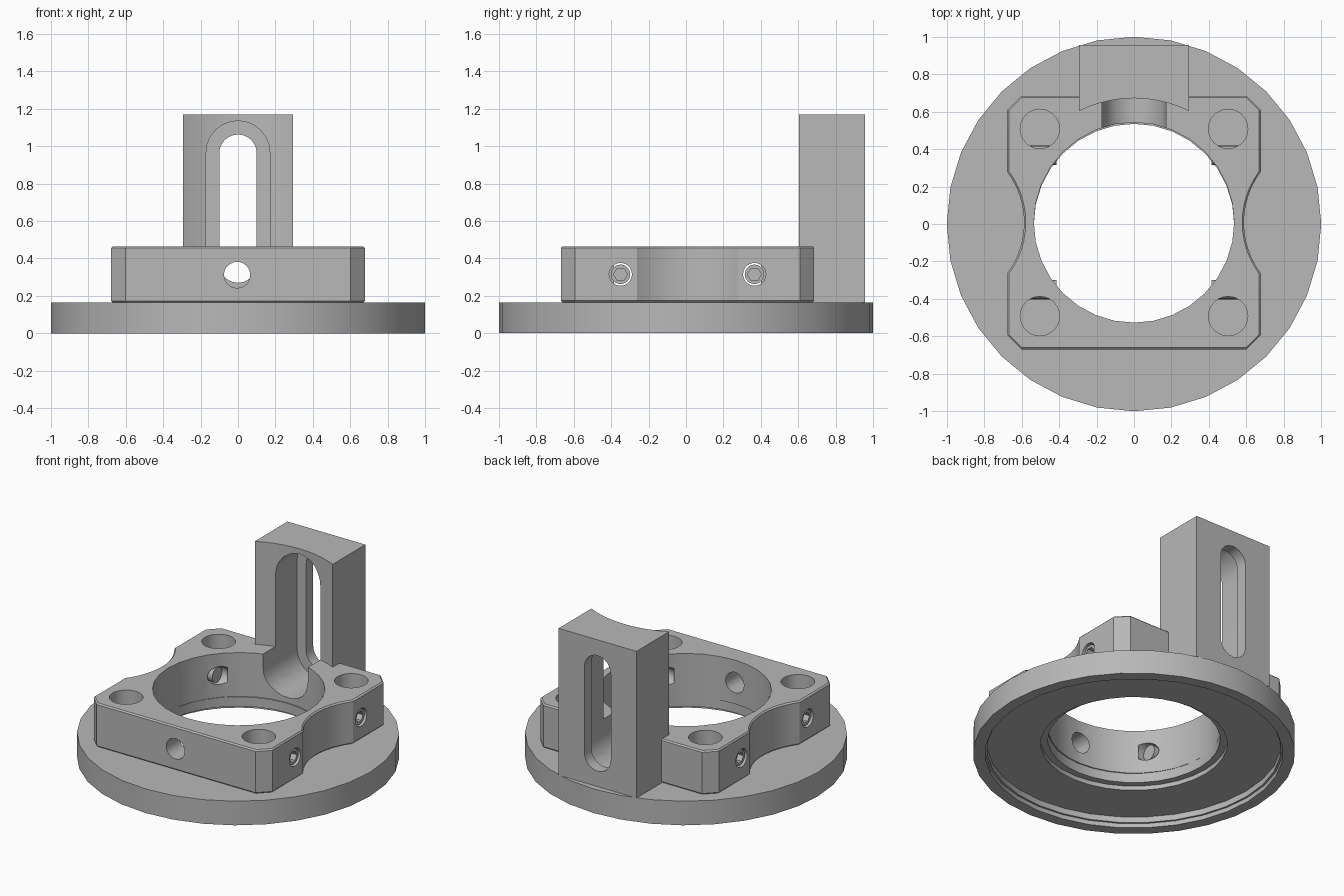
import bpy, bmesh, math
from math import sin, cos, pi, radians
from mathutils import Matrix

cube = bpy.data.objects.get("Cube")
if cube:
    bpy.data.objects.remove(cube, do_unlink=True)

grey = bpy.data.materials.new("machined_grey")
grey.use_nodes = True
colour = (0.48, 0.48, 0.48, 1)
grey.diffuse_color = colour
grey.node_tree.nodes["Principled BSDF"].inputs["Base Color"].default_value = colour

CY = 0.008            # centre line of the bore and clamp block
DISC_TOP = 0.165
BLOCK_TOP = 0.465
BORE = 0.535


def finish(bm, name):
    bmesh.ops.recalc_face_normals(bm, faces=bm.faces)
    mesh = bpy.data.meshes.new(name)
    bm.to_mesh(mesh)
    bm.free()
    mesh.materials.append(grey)
    obj = bpy.data.objects.new(name, mesh)
    bpy.context.collection.objects.link(obj)
    return obj


def arc(cx, cy, r, start, end, n):
    steps = [radians(start + (end - start) * i / n) for i in range(n + 1)]
    return [(cx + r * cos(a), cy + r * sin(a)) for a in steps]


def prism(name, outline, low, high, axis="z", bevel=0):
    """Extrude a 2D outline; axis y uses (x, z) points, axis z uses (x, y)."""
    bm = bmesh.new()
    place = (lambda p: (p[0], p[1], low)) if axis == "z" else (lambda p: (p[0], low, p[1]))
    face = bm.faces.new([bm.verts.new(place(p)) for p in outline])
    top = bmesh.ops.extrude_face_region(bm, geom=[face])["geom"]
    move = (0, 0, high - low) if axis == "z" else (0, high - low, 0)
    bmesh.ops.translate(bm, verts=[v for v in top if isinstance(v, bmesh.types.BMVert)], vec=move)
    if bevel:
        rims = [e for e in bm.edges if abs(e.verts[0].co.z - e.verts[1].co.z) < 1e-5]
        bmesh.ops.bevel(bm, geom=rims, offset=bevel, segments=1, affect="EDGES")
    return finish(bm, name)


def cylinder(name, r, length, centre, axis="z", sides=24):
    bm = bmesh.new()
    turn = {"z": Matrix(), "x": Matrix.Rotation(pi / 2, 4, "Y"),
            "y": Matrix.Rotation(pi / 2, 4, "X")}[axis]
    bmesh.ops.create_cone(bm, cap_ends=True, segments=sides, radius1=r, radius2=r,
                          depth=length, matrix=Matrix.Translation(centre) @ turn)
    return finish(bm, name)


def cut(obj, cutter):
    mod = obj.modifiers.new("cut", "BOOLEAN")
    mod.operation = "DIFFERENCE"
    mod.solver = "EXACT"
    mod.object = cutter
    bpy.context.view_layer.objects.active = obj
    bpy.ops.object.modifier_apply(modifier=mod.name)
    bpy.data.objects.remove(cutter, do_unlink=True)


def slot(half, bottom, top, front, back):
    outline = arc(0, top - half, half, 0, 180, 12) + arc(0, bottom + half, half, 180, 360, 12)
    return prism("slot_cutter", outline, front, back, axis="y")


# Base disc, lathed with a recessed underside
section = [(BORE, DISC_TOP), (1, DISC_TOP), (1, 0), (0.925, 0), (0.925, 0.03), (0.912, 0.03),
           (0.912, 0.07), (0.58, 0.07), (0.58, 0.1), (BORE, 0.1)]
bm = bmesh.new()
verts = [bm.verts.new((r, 0, z)) for r, z in section]
edges = [bm.edges.new((a, b)) for a, b in zip(verts, verts[1:] + verts[:1])]
bmesh.ops.spin(bm, geom=verts + edges, cent=(0, 0, 0), axis=(0, 0, 1),
               angle=2 * pi, steps=32, use_duplicate=False)
bmesh.ops.remove_doubles(bm, verts=bm.verts, dist=1e-4)
base_disc = finish(bm, "base_disc")

# Clamp block: chamfered square with a scallop in each side
W, C = 0.677, 0.602
spread = math.degrees(math.asin(0.27 / 0.45))
scallop = arc(W + 0.36, 0, 0.45, 180 + spread, 180 - spread, 12)
half = [(C, -W), (W, -C)] + scallop + [(W, C), (C, W)]
outline = half + [(-x, -y) for x, y in half]
clamp_block = prism("clamp_block", [(x, y + CY) for x, y in outline],
                    DISC_TOP, BLOCK_TOP, bevel=0.009)
cut(clamp_block, cylinder("bore", BORE, 1, (0, CY, 0.3), sides=32))
for sx in (-1, 1):
    for sy in (-1, 1):
        cut(clamp_block, cylinder("bolt_hole", 0.105, 0.6,
                                  (sx * 0.503, CY + sy * 0.5, 0.5)))
        cut(clamp_block, cylinder("screw_hole", 0.061, 0.36,
                                  (sx * 0.54, CY + sy * 0.358, 0.315), "x"))
cut(clamp_block, cylinder("front_hole", 0.07, 0.5, (-0.005, -0.6, 0.312), "y"))
cut(clamp_block, slot(0.17, 0.2, 1.135, 0.3, 0.88))

# Upright column with a curved front and a stepped slot
R = 0.664
side = math.degrees(math.asin(0.295 / R))
profile = arc(0, CY, R, 90 + side, 90 - side, 10) + [(0.295, 0.957), (-0.295, 0.957)]
column = prism("slotted_column", profile, DISC_TOP, 1.17)
cut(column, slot(0.17, 0.2, 1.135, 0.3, 0.88))
cut(column, slot(0.1, 0.27, 1.062, 0.3, 1.2))

# Socket set screws in both sides of the block
parts = [base_disc, clamp_block, column]
for sx, side_name in ((-1, "right"), (1, "left")):
    for sy, end_name in ((-1, "front"), (1, "back")):
        y = CY + sy * 0.358
        screw = cylinder(f"set_screw_{end_name}_{side_name}", 0.052, 0.25,
                         (sx * 0.54, y, 0.315), "x")
        cut(screw, cylinder("hex_socket", 0.037, 0.14, (sx * 0.67, y, 0.315), "x", 6))
        parts.append(screw)

# Smooth the round walls, keep edges crisp
bpy.ops.object.select_all(action="DESELECT")
for obj in parts:
    obj.select_set(True)
bpy.context.view_layer.objects.active = base_disc
bpy.ops.object.shade_smooth_by_angle(angle=radians(30))
